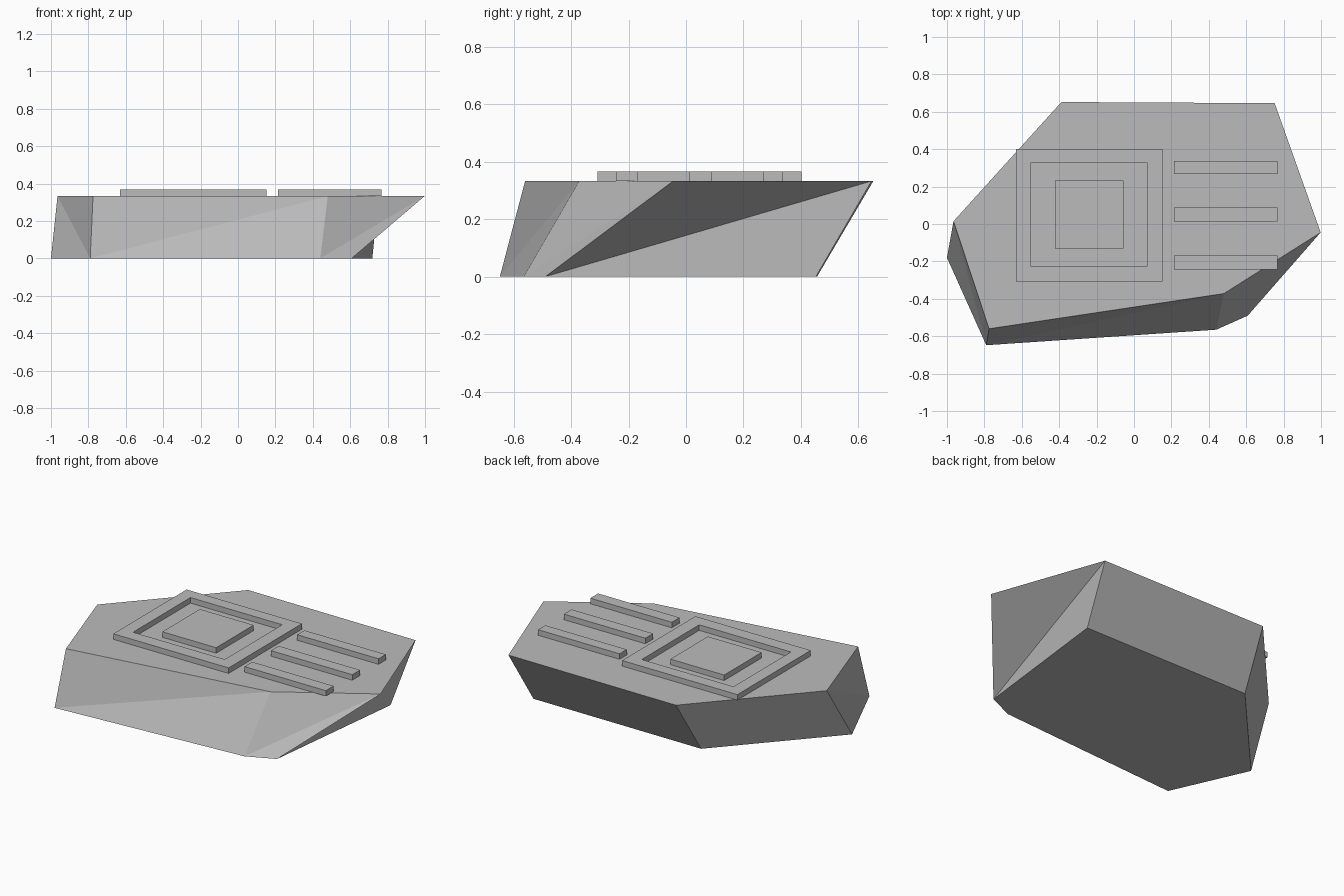
import bpy, bmesh

if "Cube" in bpy.data.objects:
    bpy.data.objects.remove(bpy.data.objects["Cube"])

H = 0.333   # slab height
T = 0.034   # relief thickness

stone = bpy.data.materials.new("stone grey")
stone.diffuse_color = (0.5, 0.5, 0.5, 1)
stone.use_nodes = True
stone.node_tree.nodes["Principled BSDF"].inputs["Base Color"].default_value = stone.diffuse_color


def make(name, verts, faces):
    bm = bmesh.new()
    vs = [bm.verts.new(v) for v in verts]
    for f in faces:
        bm.faces.new([vs[i] for i in f])
    bmesh.ops.recalc_face_normals(bm, faces=bm.faces)
    me = bpy.data.meshes.new(name)
    bm.to_mesh(me)
    bm.free()
    me.materials.append(stone)
    ob = bpy.data.objects.new(name, me)
    bpy.context.collection.objects.link(ob)
    return ob


def rect(x0, x1, y0, y1, z):
    return [(x0, y0, z), (x1, y0, z), (x1, y1, z), (x0, y1, z)]


def plate(name, *r):
    sides = [(i, (i + 1) % 4, 4 + (i + 1) % 4, 4 + i) for i in range(4)]
    make(name, rect(*r, H) + rect(*r, H + T), [(0, 1, 2, 3), (4, 5, 6, 7)] + sides)


def frame(name, outer, inner):
    v = [p for z in (H, H + T) for r in (outer, inner) for p in rect(*r, z)]
    f = []
    for i in range(4):
        j = (i + 1) % 4
        # around the section: outer low, inner low, inner high, outer high
        for a, b in ((0, 4), (4, 12), (12, 8), (8, 0)):
            f.append((a + i, a + j, b + j, b + i))
    make(name, v, f)


# Slab: leaning rock with an irregular outline (top 0-6, bottom 7-12)
top = [(-0.775, -0.56), (0.48, -0.372), (0.998, -0.045), (0.752, 0.646),
       (-0.388, 0.652), (-0.965, 0.015)]
bottom = [(-0.79, -0.648), (0.44, -0.565), (0.608, -0.49), (0.718, 0.452),
          (-0.422, 0.456), (-1.0, -0.18)]
verts = [(x, y, H) for x, y in top] + [(x, y, 0) for x, y in bottom]
make("stone_slab", verts, [
    (0, 1, 2, 3, 4, 5), (6, 7, 8, 9, 10, 11),   # top and underside
    (0, 1, 6), (6, 7, 1),                       # front
    (1, 2, 7), (7, 8, 2),                       # front right
    (2, 3, 8), (8, 9, 3),                       # right
    (3, 4, 10, 9), (4, 5, 11, 10),              # back and back left
    (5, 0, 6), (5, 6, 11),                      # left
])

# Raised square frame with a square pad inside it
frame("square_frame", (-0.63, 0.152, -0.308, 0.402), (-0.552, 0.07, -0.228, 0.328))
plate("square_pad", -0.422, -0.057, -0.13, 0.233)

# Three plain parallel raised bars
for i, (y0, y1) in enumerate(((-0.243, -0.168), (0.013, 0.088), (0.268, 0.338))):
    plate(f"raised_bar_{i + 1}", 0.214, 0.766, y0, y1)
